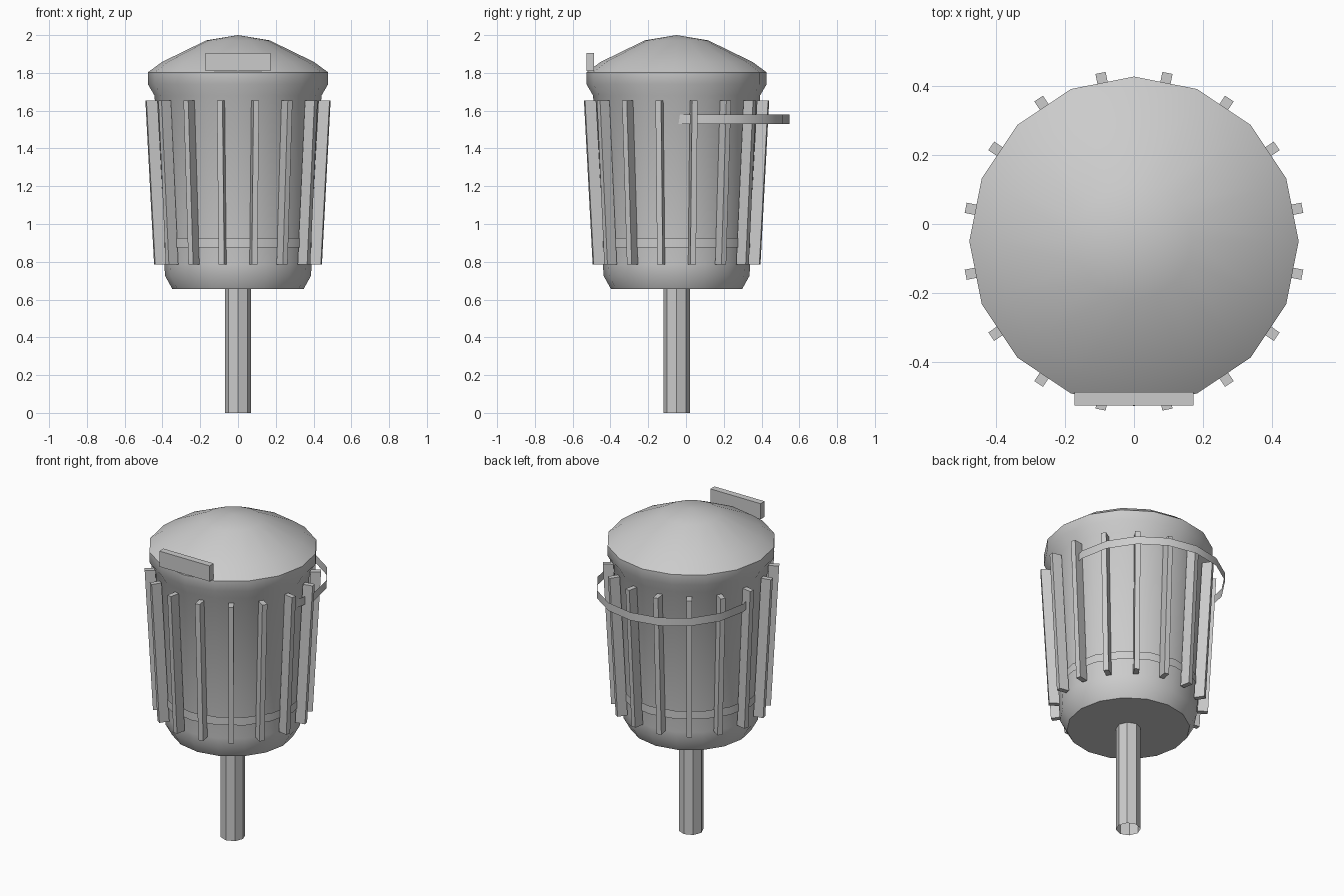
import bpy, bmesh, math
from mathutils import Matrix

if "Cube" in bpy.data.objects:
    bpy.data.objects.remove(bpy.data.objects["Cube"])

CY = -0.05   # y of the bin axis
SIDES = 16

grey = bpy.data.materials.new("plain grey")
grey.use_nodes = True
grey.diffuse_color = (0.6, 0.6, 0.6, 1)
grey.node_tree.nodes["Principled BSDF"].inputs["Base Color"].default_value = (0.6, 0.6, 0.6, 1)


def add_object(name, bm, smooth=None, recalc=True):
    if recalc:
        bmesh.ops.recalc_face_normals(bm, faces=bm.faces)
    mesh = bpy.data.meshes.new(name)
    bm.to_mesh(mesh)
    bm.free()
    mesh.materials.append(grey)
    ob = bpy.data.objects.new(name, mesh)
    bpy.context.collection.objects.link(ob)
    if smooth:
        bpy.ops.object.select_all(action='DESELECT')
        ob.select_set(True)
        bpy.context.view_layer.objects.active = ob
        bpy.ops.object.shade_smooth_by_angle(angle=math.radians(smooth))
    return ob


def lathe(name, profile, sides, cy, smooth=None, cap_bottom=False, cap_top=False):
    """Turn (radius, z) pairs around a vertical axis; radius 0 makes a point."""
    bm = bmesh.new()
    rings = []
    for r, z in profile:
        if r == 0:
            rings.append([bm.verts.new((0, cy, z))] * sides)
            continue
        angles = [math.tau * i / sides for i in range(sides)]
        rings.append([bm.verts.new((r * math.sin(a), cy + r * math.cos(a), z)) for a in angles])
    for low, high in zip(rings, rings[1:]):
        for i in range(sides):
            j = (i + 1) % sides
            corners = [low[j], low[i], high[i], high[j]]
            bm.faces.new(list(dict.fromkeys(corners)))
    if cap_bottom:
        bm.faces.new(rings[0])
    if cap_top:
        bm.faces.new(rings[-1][::-1])
    return add_object(name, bm, smooth, recalc=False)


# Bin body with flared rim and flat floor
lathe("bin_body", [(0.347, 0.655), (0.386, 0.725), (0.39, 0.785), (0.442, 1.68),
                   (0.477, 1.74), (0.477, 1.803)], SIDES, CY, 50, cap_bottom=True)

# Domed lid
lathe("lid", [(0.477, 1.803), (0.402, 1.858), (0.168, 1.972), (0, 2.0)], SIDES, CY, 50)

# Octagonal post, open at the foot
lathe("post", [(0.07, 0), (0.07, 0.655)], 8, CY)

# Lower hoop behind the slats, and the larger hanging hoop at the back
lathe("lower_hoop", [(0.408, 0.875), (0.408, 0.925)], SIDES, CY, 50)
lathe("hanging_hoop", [(0.457, 1.53), (0.457, 1.58)], SIDES, 0.09, 50)

# Leaning slats, one on each flat of the body
for k in range(SIDES):
    bm = bmesh.new()
    bmesh.ops.create_cube(bm, size=1)
    for v in bm.verts:
        top = v.co.z > 0
        outer = 0.497 if top else 0.45
        v.co.y = outer if v.co.y > 0 else outer - 0.06
        v.co.x *= 0.03
        v.co.z = 1.653 if top else 0.785
    turn = Matrix.Rotation(math.tau * (k + 0.5) / SIDES, 4, 'Z')
    bm.transform(Matrix.Translation((0, CY, 0)) @ turn)
    add_object(f"slat_{k + 1}", bm)

# Front plate at the lid edge
bm = bmesh.new()
bmesh.ops.create_cube(bm, size=1)
bm.transform(Matrix.Translation((0, -0.506, 1.858)) @ Matrix.Diagonal((0.345, 0.04, 0.097, 1)))
add_object("front_plate", bm)
